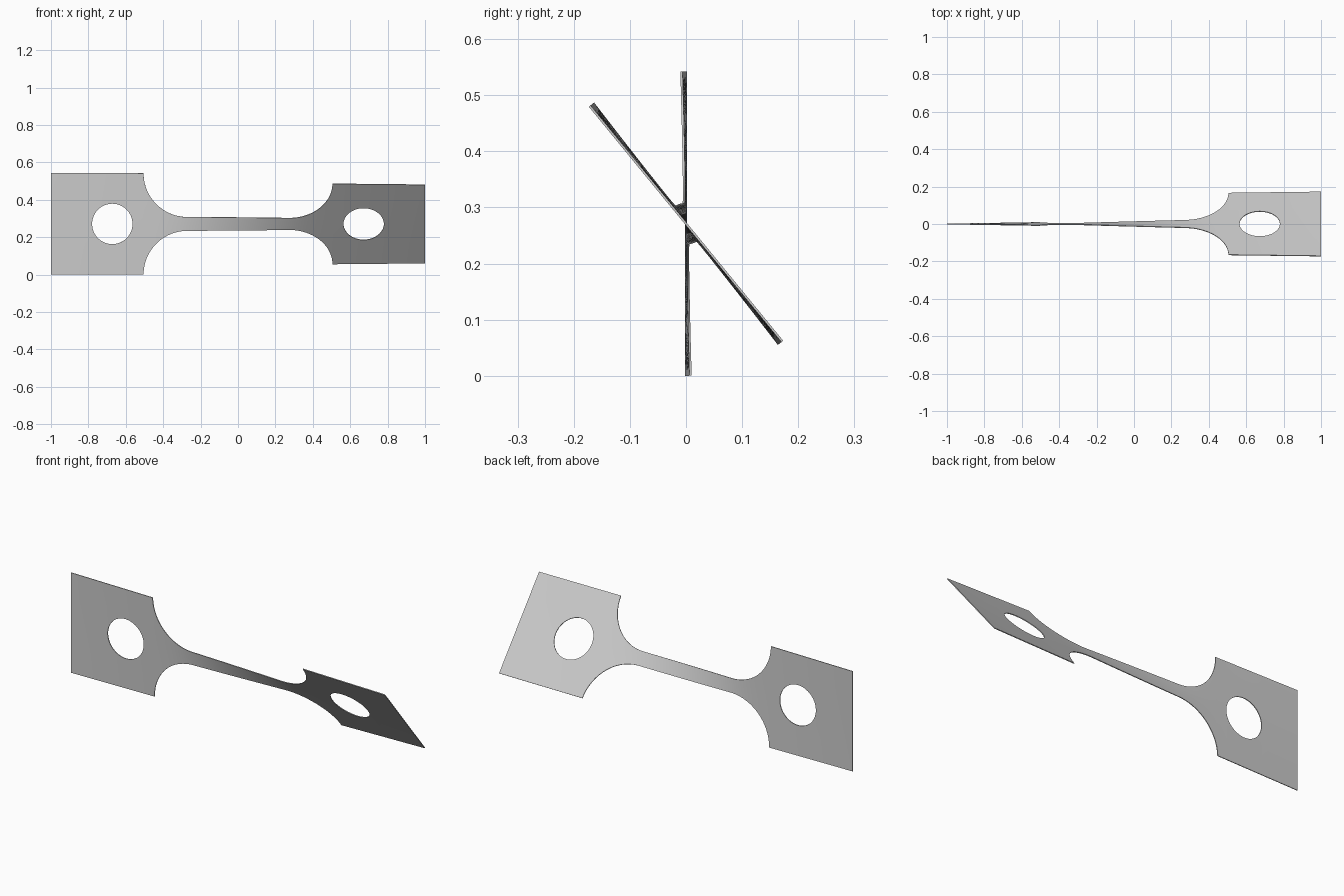
import bpy, bmesh, math

if "Cube" in bpy.data.objects:
    bpy.data.objects.remove(bpy.data.objects["Cube"])

HALF, NECK = 0.271, 0.037          # half widths of grip and neck
HOLE_X, HOLE_R = 0.672, 0.108
FILLET_X, FILLET_R = 0.271, HALF - NECK
TWIST = math.radians(39.3)
THICK = 0.004

# Stations along the right half: (x, half width, hole half height)
half = [(FILLET_X * i / 14, NECK, 0) for i in range(14)]
for i in range(25):
    a = math.pi / 2 * i / 24
    half.append((FILLET_X + FILLET_R * math.sin(a), HALF - FILLET_R * math.cos(a), 0))
for i in range(33):
    a = math.pi * i / 32
    half.append((HOLE_X - HOLE_R * math.cos(a), HALF, HOLE_R * math.sin(a) if 0 < i < 32 else 0))
half += [(HOLE_X + HOLE_R + (1 - HOLE_X - HOLE_R) * i / 6, HALF, 0) for i in range(1, 7)]
stations = [(-x, h, g) for x, h, g in reversed(half[1:])] + half

# Twist angle accumulates mostly where the bar is narrow
angles = [0.0]
for (x0, h0, _), (x1, h1, _) in zip(stations, stations[1:]):
    angles.append(angles[-1] + (x1 - x0) * ((h0 + h1) / 2) ** -1.3)
angles = [TWIST * a / angles[-1] for a in angles]

# Upper and lower strips that part around the holes
bm = bmesh.new()
for side in (1, -1):
    rows = []
    for (x, h, g), a in zip(stations, angles):
        rows.append([bm.verts.new((x, -side * (g + (h - g) * t) * math.sin(a),
                                   HALF + side * (g + (h - g) * t) * math.cos(a)))
                     for t in (0, 0.5, 1)])
    for r0, r1 in zip(rows, rows[1:]):
        for k in range(2):
            bm.faces.new((r0[k], r1[k], r1[k + 1], r0[k + 1]))
bmesh.ops.remove_doubles(bm, verts=bm.verts, dist=0.00001)
bmesh.ops.recalc_face_normals(bm, faces=bm.faces)
mesh = bpy.data.meshes.new("twisted_test_bar")
bm.to_mesh(mesh)
bm.free()
bar = bpy.data.objects.new("twisted_test_bar", mesh)
bpy.context.collection.objects.link(bar)

# Plain grey metal
grey = bpy.data.materials.new("grey_metal")
grey.use_nodes = True
colour = (0.6, 0.6, 0.6, 1)
grey.diffuse_color = colour
grey.node_tree.nodes["Principled BSDF"].inputs["Base Color"].default_value = colour
mesh.materials.append(grey)

# Sheet thickness
bpy.context.view_layer.objects.active = bar
bar.select_set(True)
solid = bar.modifiers.new("thickness", "SOLIDIFY")
solid.thickness = THICK
solid.offset = 0
bpy.ops.object.modifier_apply(modifier=solid.name)
bpy.ops.object.shade_smooth_by_angle(angle=math.radians(30))
